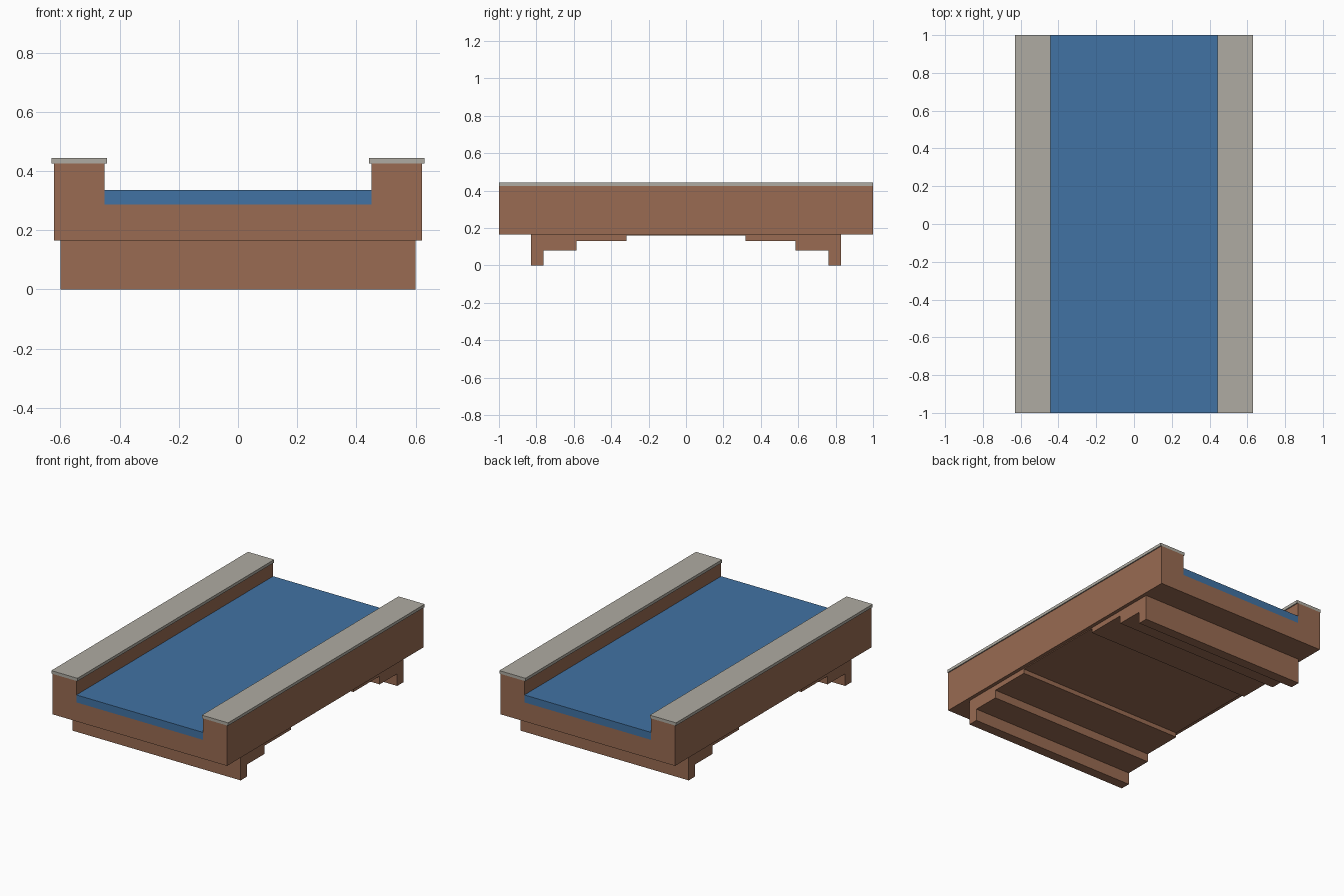
import bpy
import bmesh
from mathutils import Vector

default = bpy.data.objects.get("Cube")
if default:
    bpy.data.objects.remove(default, do_unlink=True)


def material(name, rgb):
    mat = bpy.data.materials.new(name)
    mat.use_nodes = True
    mat.diffuse_color = (*rgb, 1)
    mat.node_tree.nodes["Principled BSDF"].inputs["Base Color"].default_value = (*rgb, 1)
    return mat


def mirrored(half):
    """Close a half outline by reflecting it across the centre line."""
    return half + [(-u, v) for u, v in reversed(half)]


def extrude_profile(name, profile, axis, half_length, mat):
    """Extrude an outline of (across, height) points along the x or y axis."""
    bm = bmesh.new()
    place = (lambda u, v: Vector((-half_length, u, v))) if axis == "x" \
        else (lambda u, v: Vector((u, -half_length, v)))
    face = bm.faces.new([bm.verts.new(place(u, v)) for u, v in profile])
    new = bmesh.ops.extrude_face_region(bm, geom=[face])["geom"]
    step = Vector((2 * half_length, 0, 0)) if axis == "x" else Vector((0, 2 * half_length, 0))
    bmesh.ops.translate(bm, vec=step, verts=[g for g in new if isinstance(g, bmesh.types.BMVert)])
    bmesh.ops.recalc_face_normals(bm, faces=bm.faces)
    mesh = bpy.data.meshes.new(name)
    bm.to_mesh(mesh)
    bm.free()
    mesh.materials.append(mat)
    obj = bpy.data.objects.new(name, mesh)
    bpy.context.collection.objects.link(obj)
    return obj


def rectangle(u0, u1, v0, v1):
    return [(u0, v0), (u1, v0), (u1, v1), (u0, v1)]


brick = material("brick brown", (0.319, 0.147, 0.084))
stone = material("pale stone", (0.43, 0.41, 0.36))
water_blue = material("water blue", (0.053, 0.17, 0.367))

DECK_Z, FLOOR_Z, WATER_Z, WALL_Z, CAP_Z = 0.165, 0.287, 0.335, 0.425, 0.444
WALL_IN, WALL_OUT = 0.45, 0.622

# Channel trough: floor and both side walls
trough = mirrored([(WALL_OUT, DECK_Z), (WALL_OUT, WALL_Z), (WALL_IN, WALL_Z), (WALL_IN, FLOOR_Z)])
extrude_profile("channel_trough", trough, "y", 1.0, brick)

# Water filling the channel
extrude_profile("water", rectangle(-WALL_IN, WALL_IN, FLOOR_Z, WATER_Z), "y", 1.0, water_blue)

# Coping stones on the walls
for name, side in (("left_coping", 1), ("right_coping", -1)):
    extrude_profile(name, rectangle(side * 0.443, side * 0.629, WALL_Z, CAP_Z), "y", 1.0, stone)

# Stepped arch support beneath the trough
arch = mirrored([(0.828, DECK_Z), (0.828, 0), (0.763, 0), (0.763, 0.078), (0.585, 0.078),
                 (0.585, 0.131), (0.318, 0.131), (0.318, 0.16)])
extrude_profile("stepped_arch", arch, "x", 0.599, brick)
